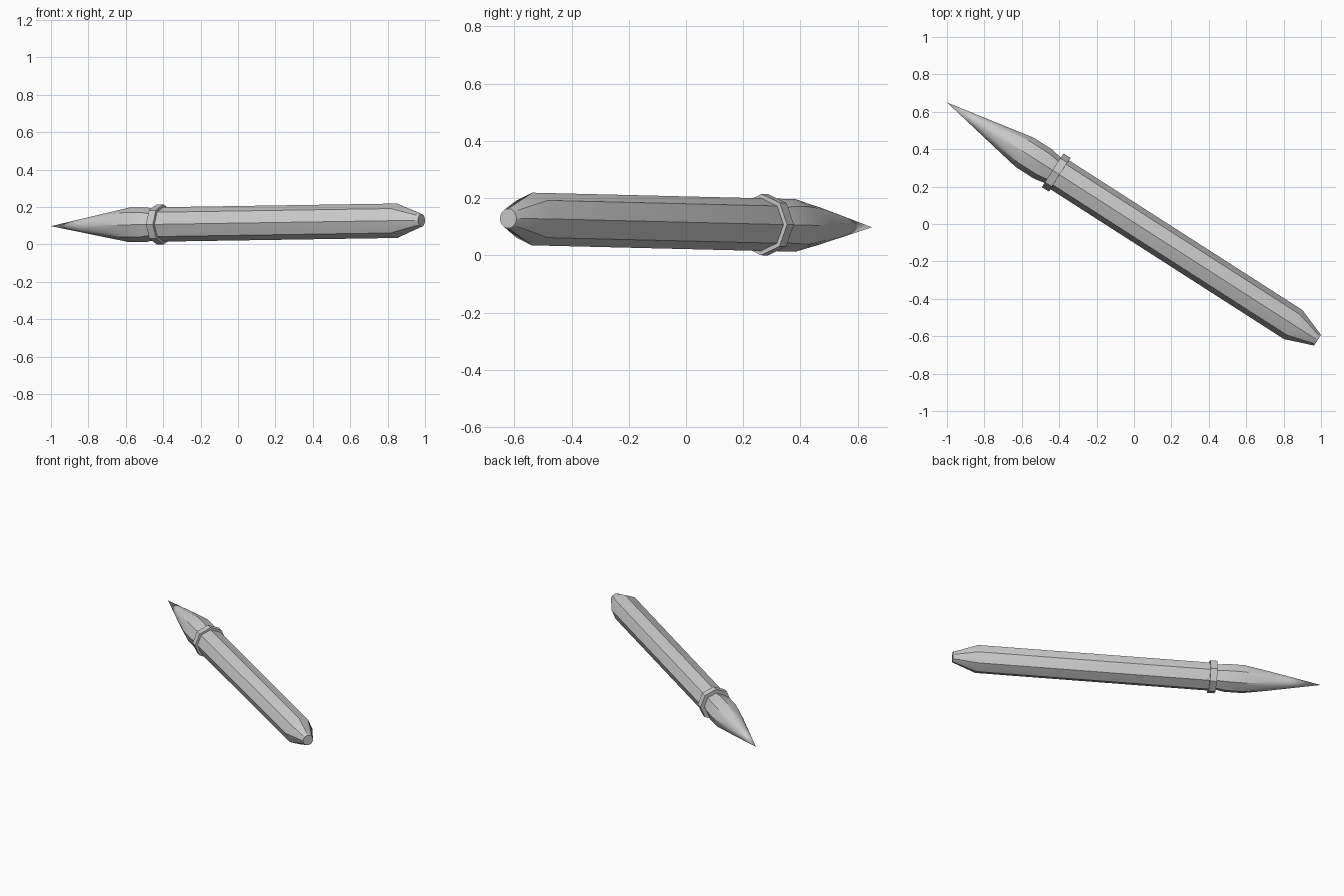
import bpy, bmesh, math
from mathutils import Vector, Matrix

if "Cube" in bpy.data.objects:
    bpy.data.objects.remove(bpy.data.objects["Cube"])

TIP = Vector((-1.0, 0.65, 0.098))
END = Vector((0.981, -0.621, 0.129))
LENGTH = (END - TIP).length
AXIS = (END - TIP).normalized()
SIDE = AXIS.cross(Vector((0, 0, 1))).normalized()
UP = SIDE.cross(AXIS).normalized()
N = 32


def section(dist, r, roundness):
    """Octagon with corners at top and sides, blended towards a circle."""
    pts = []
    for i in range(N):
        a = 2 * math.pi * i / N
        off = a % (math.pi / 4) - math.pi / 8
        if i % 4 == 0:
            off = math.pi / 8
        octa = r * math.cos(math.pi / 8) / math.cos(off)
        rad = octa + (r - octa) * roundness
        pts.append(TIP + AXIS * dist + SIDE * rad * math.cos(a) + UP * rad * math.sin(a))
    return pts


def loft(name, profile, apex=False):
    bm = bmesh.new()
    rings = [[bm.verts.new(p) for p in section(*s)] for s in profile]
    for a, b in zip(rings, rings[1:]):
        for i in range(N):
            j = (i + 1) % N
            bm.faces.new((a[i], a[j], b[j], b[i]))
    if apex:
        tip = bm.verts.new(TIP)
        for i in range(N):
            bm.faces.new((tip, rings[0][(i + 1) % N], rings[0][i]))
    else:
        bm.faces.new(rings[0])
    bm.faces.new(rings[-1])
    bmesh.ops.recalc_face_normals(bm, faces=bm.faces)
    mesh = bpy.data.meshes.new(name)
    bm.to_mesh(mesh)
    bm.free()
    ob = bpy.data.objects.new(name, mesh)
    bpy.context.collection.objects.link(ob)
    bpy.ops.object.select_all(action='DESELECT')
    ob.select_set(True)
    bpy.context.view_layer.objects.active = ob
    bpy.ops.object.shade_smooth_by_angle(angle=math.radians(30))
    return ob


# Pointed tip and necked grip (distance from tip, radius, roundness)
loft("pointed_tip", [(0.2, 0.037, 1), (0.36, 0.067, 0.9),
                     (0.495, 0.092, 0), (0.61, 0.092, 0), (0.69, 0.077, 0)], apex=True)
# Raised collar
loft("collar", [(0.672, 0.107, 0), (0.716, 0.107, 0)])
# Long octagonal barrel with tapered round end
loft("barrel", [(0.70, 0.092, 0), (2.2, 0.092, 0), (LENGTH, 0.034, 1)])
